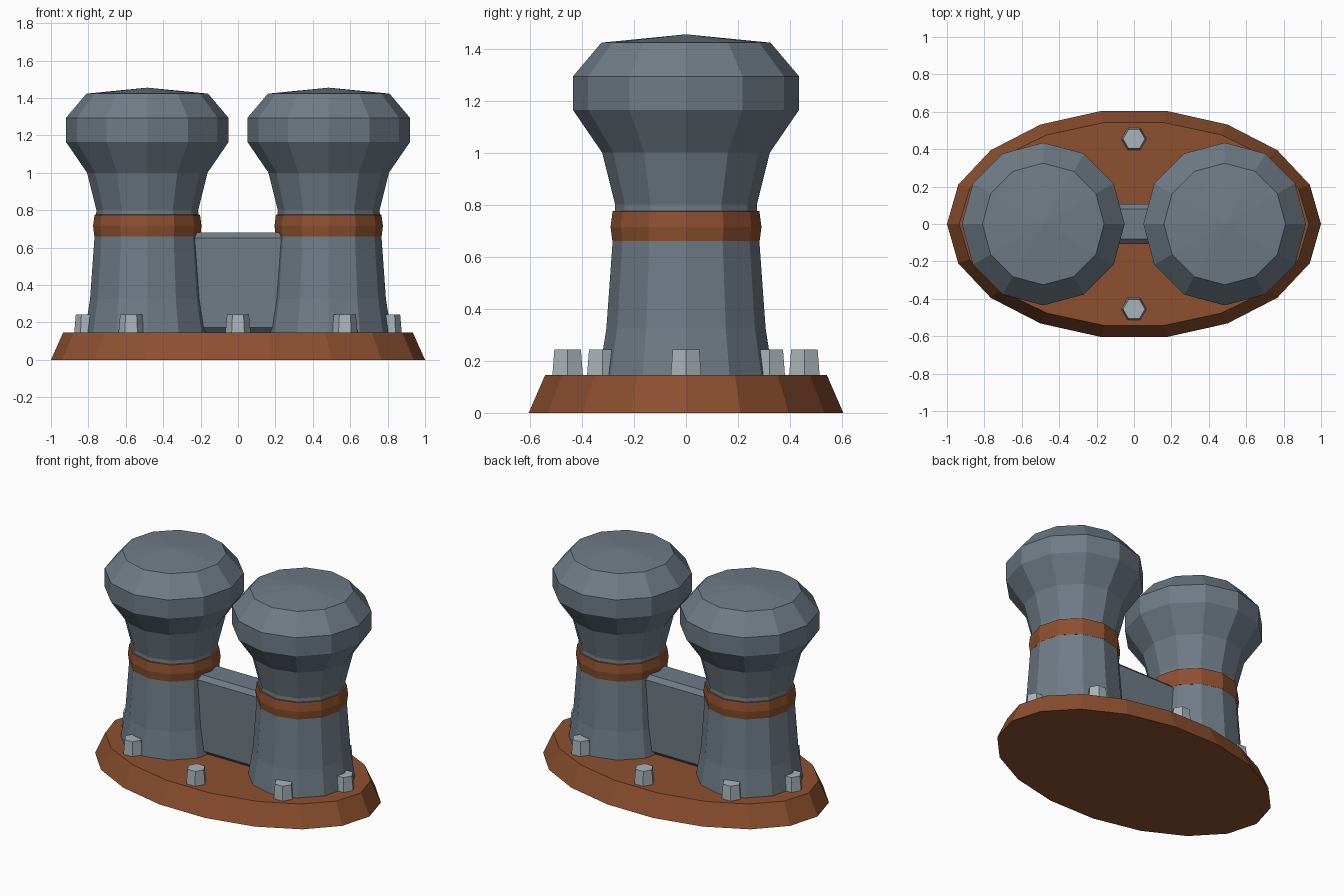
import bpy
import bmesh
from math import cos, sin, pi

if "Cube" in bpy.data.objects:
    bpy.data.objects.remove(bpy.data.objects["Cube"])


def material(name, color):
    m = bpy.data.materials.new(name)
    m.diffuse_color = (*color, 1)
    m.use_nodes = True
    m.node_tree.nodes["Principled BSDF"].inputs["Base Color"].default_value = m.diffuse_color
    return m


STEEL = material("steel", (0.16, 0.20, 0.24))
RUST = material("rust", (0.27, 0.08, 0.03))
BOLT = material("bolt_metal", (0.40, 0.45, 0.48))


def finish(bm, name, mat, location=(0, 0, 0)):
    bmesh.ops.recalc_face_normals(bm, faces=bm.faces)
    mesh = bpy.data.meshes.new(name)
    bm.to_mesh(mesh)
    bm.free()
    mesh.materials.append(mat)
    obj = bpy.data.objects.new(name, mesh)
    obj.location = location
    bpy.context.collection.objects.link(obj)
    return obj


def lathe(name, sides, profile, mat, location=(0, 0, 0), peak=None):
    """Stack rings of (x radius, y radius, z), closed by flat ends or a peak."""
    bm = bmesh.new()
    rings = [[bm.verts.new((rx * cos(2 * pi * i / sides), ry * sin(2 * pi * i / sides), z))
              for i in range(sides)] for rx, ry, z in profile]
    for a, b in zip(rings, rings[1:]):
        for i in range(sides):
            j = (i + 1) % sides
            bm.faces.new((a[i], a[j], b[j], b[i]))
    bm.faces.new(rings[0])
    if peak is None:
        bm.faces.new(rings[-1])
    else:
        tip = bm.verts.new((0, 0, peak))
        for i in range(sides):
            bm.faces.new((rings[-1][i], rings[-1][(i + 1) % sides], tip))
    return finish(bm, name, mat, location)


def round_profile(points):
    return [(r, r, z) for r, z in points]


# Oval base plate
lathe("base_plate", 18, [(1.0, 0.614, 0), (0.935, 0.55, 0.145)], RUST)

# Twin posts with flared heads, each with a band
post = round_profile([(0.335, 0.14), (0.306, 0.325), (0.272, 0.80), (0.322, 1.0),
                      (0.435, 1.165), (0.435, 1.293), (0.325, 1.423)])
band = round_profile([(0.25, 0.655), (0.283, 0.66), (0.29, 0.715),
                      (0.282, 0.775), (0.25, 0.78)])
for side, x in (("left", -0.485), ("right", 0.485)):
    lathe(f"{side}_post", 12, post, STEEL, (x, 0, 0), peak=1.455)
    lathe(f"{side}_band", 12, band, RUST, (x, 0, 0))

# Chamfered web between the posts
bm = bmesh.new()
bmesh.ops.create_cube(bm, size=1)
bmesh.ops.scale(bm, vec=(0.66, 0.215, 0.535), verts=bm.verts)
web = finish(bm, "connecting_web", STEEL, (0, 0, 0.4125))
bevel = web.modifiers.new("chamfer", "BEVEL")
bevel.width = 0.028
bevel.segments = 1

# Hex bolts around the base
bolt = round_profile([(0.068, 0.14), (0.059, 0.243)])
for i in range(8):
    a = i * pi / 4
    lathe(f"bolt_{i + 1}", 6, bolt, BOLT, (0.808 * cos(a), 0.455 * sin(a), 0))
